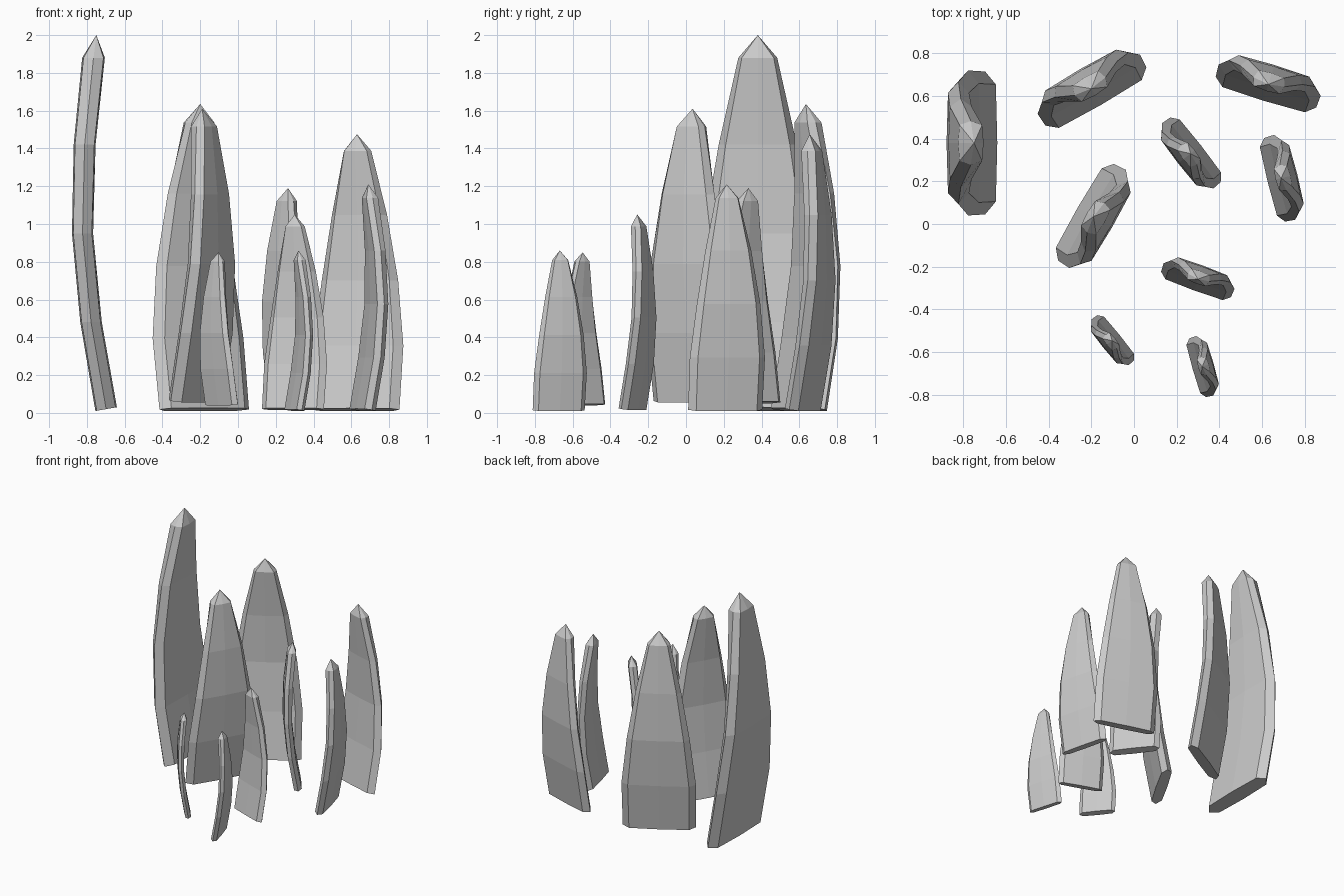
import bpy, bmesh, math

if "Cube" in bpy.data.objects:
    bpy.data.objects.remove(bpy.data.objects["Cube"])

# spine rings of the largest blade: height, bend offset, half width, half thickness
RINGS = [
    (0.02, 0.052, 0.335, 0.057),
    (0.48, -0.028, 0.340, 0.057),
    (0.95, -0.073, 0.287, 0.056),
    (1.42, -0.062, 0.207, 0.058),
    (1.88, -0.015, 0.103, 0.060),
]
TIP = 2.0
# eight-sided flattened section: thickness fraction, width fraction
SECTION = [(1, 0), (0.88, 0.82), (0, 1), (-0.88, 0.82),
           (-1, 0), (-0.88, -0.82), (0, -1), (0.88, -0.82)]


def blade(name, x, y, base, top, angle):
    """Curved tapering blade with its tip at (x, y, top)."""
    s = (top - base) / (TIP - 0.01)
    a = math.radians(angle)
    bm = bmesh.new()

    def vert(t, w, z):
        return bm.verts.new((s * (t * math.cos(a) - w * math.sin(a)),
                             s * (t * math.sin(a) + w * math.cos(a)),
                             s * (z - 0.01)))

    loops = []
    for i, (z, off, hw, ht) in enumerate(RINGS):
        tilt = 0.01 if i == 0 else 0
        loops.append([vert(off + t * ht, w * hw, z + tilt * t) for t, w in SECTION])
    tip = vert(0, 0, TIP)
    n = len(SECTION)
    for lo, hi in zip(loops, loops[1:]):
        for i in range(n):
            j = (i + 1) % n
            bm.faces.new((lo[i], lo[j], hi[j], hi[i]))
    for i in range(n):
        bm.faces.new((loops[-1][i], loops[-1][(i + 1) % n], tip))
    bm.faces.new(loops[0][::-1])
    bmesh.ops.recalc_face_normals(bm, faces=bm.faces)
    me = bpy.data.meshes.new(name)
    bm.to_mesh(me)
    bm.free()
    ob = bpy.data.objects.new(name, me)
    ob.location = (x, y, base)
    bpy.context.collection.objects.link(ob)


# name, tip x, tip y, base z, tip z, direction the foot flares toward
BLADES = [
    ("blade_left_tall", -0.75, 0.38, 0.01, 2.00, 0),
    ("blade_back", -0.20, 0.635, 0.01, 1.635, -60),
    ("blade_back_right", 0.63, 0.655, 0.01, 1.475, -107),
    ("blade_inner_right", 0.265, 0.33, 0.05, 1.19, 38),
    ("blade_right", 0.69, 0.215, 0.01, 1.21, 194),
    ("blade_centre", -0.19, 0.035, 0.055, 1.61, 150),
    ("blade_front_inner", 0.30, -0.258, 0.015, 1.05, -110),
    ("blade_front_left", -0.103, -0.547, 0.04, 0.85, 39),
    ("blade_front_right", 0.32, -0.668, 0.01, 0.86, 196),
]
for b in BLADES:
    blade(*b)
